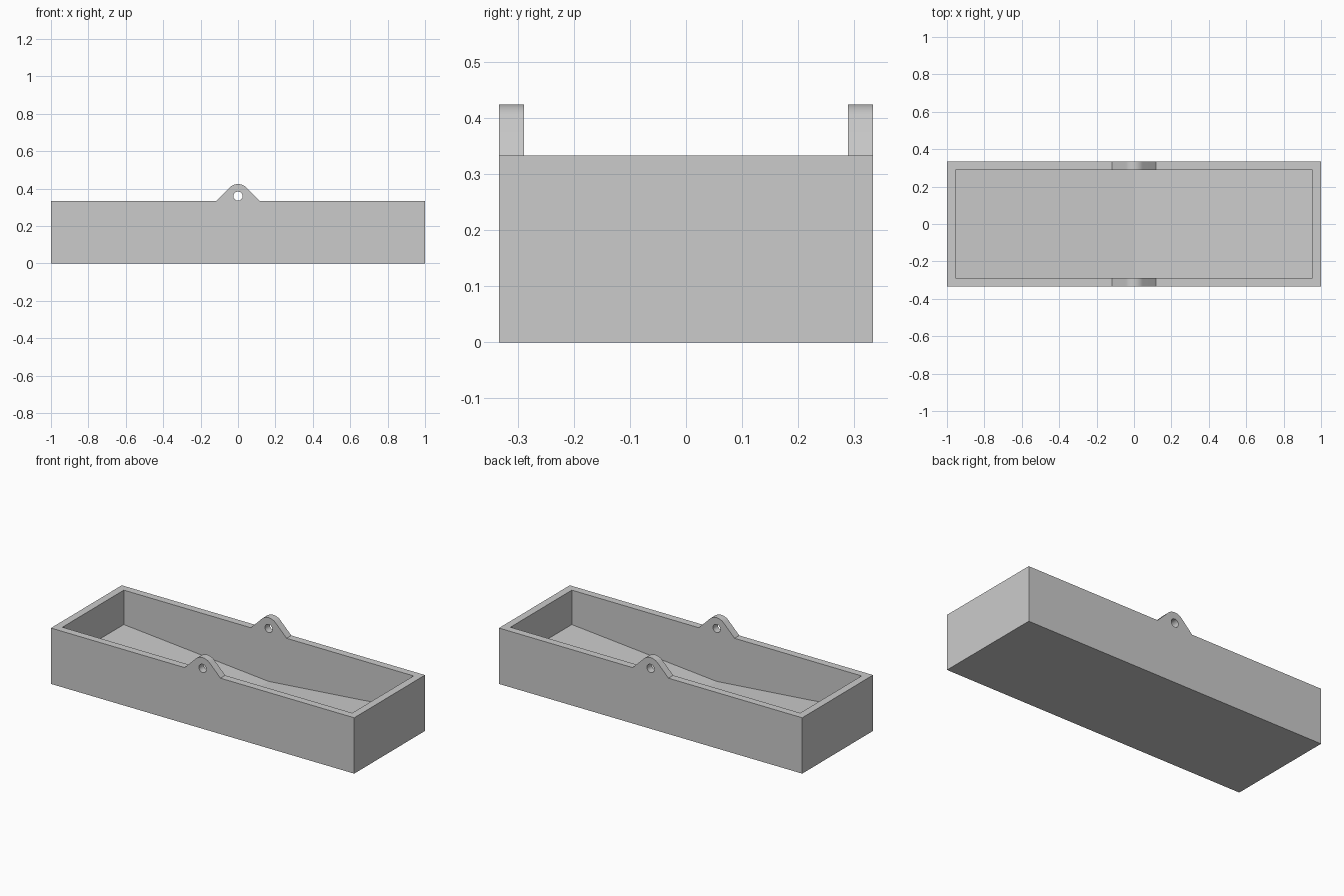
import bpy, bmesh, math

if "Cube" in bpy.data.objects:
    bpy.data.objects.remove(bpy.data.objects["Cube"], do_unlink=True)

LENGTH, DEPTH, HEIGHT = 2.0, 0.667, 0.333
WALL = 0.0444
FLOOR_MID, FLOOR_END = 0.0444, 0.128
LUG_Z, LUG_R, HOLE_R = 0.36, 0.0644, 0.0244

grey = bpy.data.materials.new("plain grey")
grey.use_nodes = True
grey.diffuse_color = (0.6, 0.6, 0.6, 1)
grey.node_tree.nodes["Principled BSDF"].inputs["Base Color"].default_value = (0.6, 0.6, 0.6, 1)


def prism(name, outline, depth):
    """Extrude an x-z outline symmetrically along y."""
    bm = bmesh.new()
    face = bm.faces.new([bm.verts.new((x, -depth / 2, z)) for x, z in outline])
    grown = bmesh.ops.extrude_face_region(bm, geom=[face])["geom"]
    verts = [v for v in grown if isinstance(v, bmesh.types.BMVert)]
    bmesh.ops.translate(bm, verts=verts, vec=(0, depth, 0))
    bmesh.ops.recalc_face_normals(bm, faces=bm.faces)
    mesh = bpy.data.meshes.new(name)
    bm.to_mesh(mesh)
    bm.free()
    mesh.materials.append(grey)
    obj = bpy.data.objects.new(name, mesh)
    bpy.context.collection.objects.link(obj)
    return obj


def arc(radius, start, end, steps):
    """Points on an arc about the lug centre, angles in degrees."""
    angles = [math.radians(start + (end - start) * i / steps) for i in range(steps + 1)]
    return [(radius * math.cos(a), LUG_Z + radius * math.sin(a)) for a in angles]


# Tray silhouette: box with a rounded lug whose 45 degree flanks meet the rim
half = LENGTH / 2
foot = LUG_R * math.sqrt(2) + LUG_Z - HEIGHT
tray = prism("tray", [(-half, 0), (half, 0), (half, HEIGHT), (foot, HEIGHT)]
             + arc(LUG_R, 45, 135, 16)
             + [(-foot, HEIGHT), (-half, HEIGHT)], DEPTH)

# Pocket with a shallow V floor, which also splits the lug into a front and a back one
inner = half - WALL
pocket = prism("pocket_cutter", [(-inner, FLOOR_END), (0, FLOOR_MID), (inner, FLOOR_END),
                                 (inner, 0.6), (-inner, 0.6)], DEPTH - 2 * WALL)

# Pivot hole through both lugs
hole = prism("hole_cutter", arc(HOLE_R, 0, 360, 32)[:-1], 1)

# Cut the tray, then drop the cutters
bpy.context.view_layer.objects.active = tray
tray.select_set(True)
for cutter in (pocket, hole):
    cutter.hide_render = True
    cut = tray.modifiers.new(cutter.name, "BOOLEAN")
    cut.operation = "DIFFERENCE"
    cut.solver = "EXACT"
    cut.object = cutter
    bpy.ops.object.modifier_apply(modifier=cut.name)
    bpy.data.objects.remove(cutter, do_unlink=True)

# Smooth the lug curve and hole; keep the floor crease and corners crisp
bpy.ops.object.shade_smooth_by_angle(angle=math.radians(20))
for poly in tray.data.polygons:
    if poly.area > 0.05:
        poly.use_smooth = False
